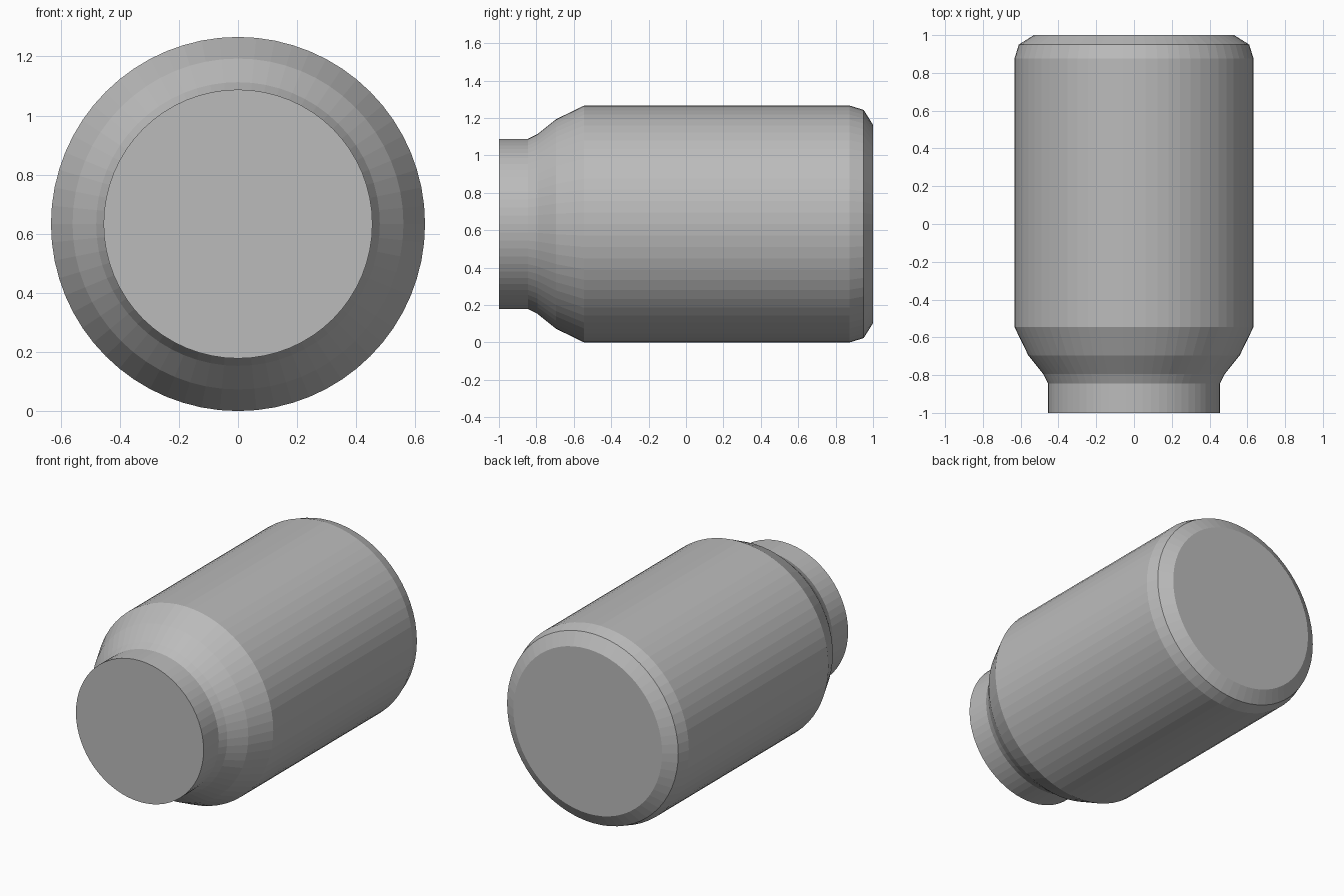
import bpy, bmesh, math

if "Cube" in bpy.data.objects:
    bpy.data.objects.remove(bpy.data.objects["Cube"])

SEGMENTS = 64
CENTRE_Z = 0.633

grey = bpy.data.materials.new("plain grey")
grey.diffuse_color = (0.5, 0.5, 0.5, 1)
grey.use_nodes = True
grey.node_tree.nodes["Principled BSDF"].inputs["Base Color"].default_value = grey.diffuse_color

# profile as (y, radius): neck, shoulder, body, bevelled base
profile = [(-1.0, 0.455), (-0.845, 0.455), (-0.795, 0.48), (-0.695, 0.56),
           (-0.545, 0.633), (0.875, 0.633), (0.95, 0.61), (1.0, 0.53)]

bm = bmesh.new()
rings = []
for y, r in profile:
    ring = []
    for i in range(SEGMENTS):
        a = 2 * math.pi * i / SEGMENTS
        ring.append(bm.verts.new((r * math.cos(a), y, CENTRE_Z + r * math.sin(a))))
    rings.append(ring)

# side bands
for a, b in zip(rings, rings[1:]):
    for i in range(SEGMENTS):
        j = (i + 1) % SEGMENTS
        bm.faces.new((a[i], a[j], b[j], b[i]))

# flat end caps
bm.faces.new(rings[0])
bm.faces.new(rings[-1])
bmesh.ops.recalc_face_normals(bm, faces=bm.faces)

mesh = bpy.data.meshes.new("canister")
bm.to_mesh(mesh)
bm.free()
mesh.materials.append(grey)
canister = bpy.data.objects.new("canister", mesh)
bpy.context.collection.objects.link(canister)
